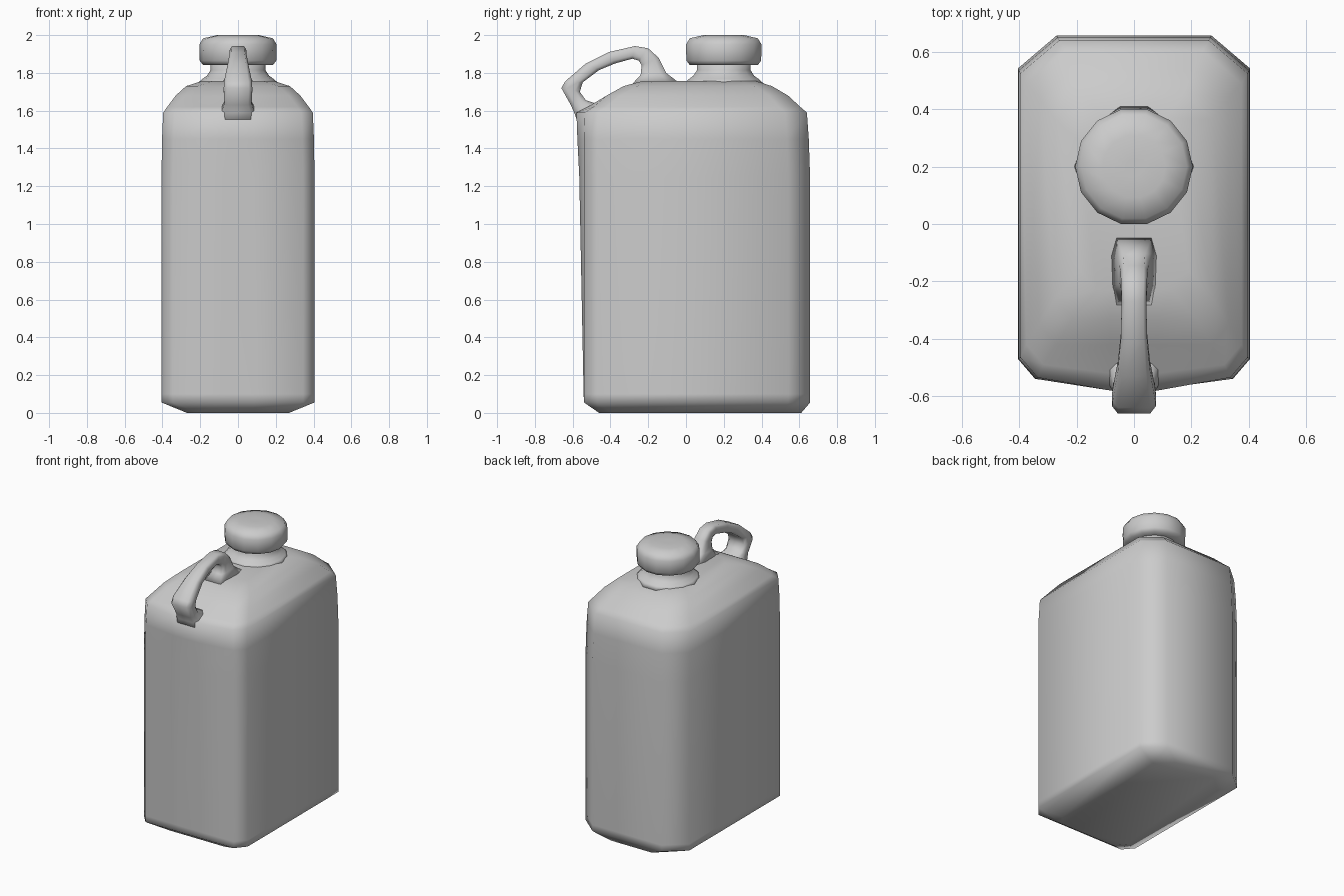
import bpy, bmesh, math
from mathutils import Vector

if "Cube" in bpy.data.objects:
    bpy.data.objects.remove(bpy.data.objects["Cube"])


def make_object(name, bm):
    bmesh.ops.recalc_face_normals(bm, faces=bm.faces)
    mesh = bpy.data.meshes.new(name)
    bm.to_mesh(mesh)
    bm.free()
    for p in mesh.polygons:
        p.use_smooth = True
    obj = bpy.data.objects.new(name, mesh)
    bpy.context.collection.objects.link(obj)
    return obj


def loft(name, rings):
    """Skin a list of equal-length closed rings and cap both ends."""
    bm = bmesh.new()
    loops = [[bm.verts.new(p) for p in r] for r in rings]
    n = len(loops[0])
    for a, b in zip(loops, loops[1:]):
        for i in range(n):
            j = (i + 1) % n
            bm.faces.new((a[i], a[j], b[j], b[i]))
    bm.faces.new(loops[0])
    bm.faces.new(loops[-1])
    return make_object(name, bm)


def body_ring(z, hx, front, back, cf, cb, bulge):
    """Rectangle with cut corners and a raised middle strip on the front."""
    half = [(0.085, front - bulge), (hx - cf[0], front), (hx, front + cf[1]),
            (hx, back - cb[1]), (hx - cb[0], back)]
    pts = half + [(-x, y) for x, y in reversed(half)]
    return [(x, y, z) for x, y in pts]


def lathe(name, profile, cy, sides=14):
    rings = []
    for r, z in profile:
        rings.append([(r * math.cos(2 * math.pi * i / sides),
                       cy + r * math.sin(2 * math.pi * i / sides), z)
                      for i in range(sides)])
    return loft(name, rings)


# Canister body: base bevel, walls, sloped shoulders, flat top
front_cut, back_cut = (0.06, 0.07), (0.135, 0.115)
loft("body", [
    body_ring(0.00, 0.27, -0.46, 0.61, front_cut, (0.11, 0.10), 0),
    body_ring(0.055, 0.405, -0.54, 0.657, front_cut, back_cut, 0),
    body_ring(0.10, 0.405, -0.54, 0.657, front_cut, back_cut, 0.002),
    body_ring(1.25, 0.405, -0.54, 0.657, front_cut, back_cut, 0.025),
    body_ring(1.45, 0.402, -0.54, 0.65, front_cut, back_cut, 0.035),
    body_ring(1.59, 0.396, -0.535, 0.64, front_cut, back_cut, 0.045),
    body_ring(1.62, 0.375, -0.49, 0.605, front_cut, back_cut, 0.03),
    body_ring(1.68, 0.33, -0.42, 0.54, front_cut, (0.12, 0.10), 0),
    body_ring(1.73, 0.275, -0.33, 0.455, front_cut, (0.10, 0.09), 0),
    body_ring(1.757, 0.19, -0.23, 0.37, front_cut, (0.08, 0.08), 0),
])

# Flared neck
lathe("neck", [(0.215, 1.745), (0.19, 1.767), (0.165, 1.785),
               (0.145, 1.815), (0.145, 1.86)], 0.2)

# Screw cap
lathe("cap", [(0.13, 1.84), (0.185, 1.842), (0.203, 1.865), (0.205, 1.95),
              (0.185, 1.983), (0.11, 2.0), (0.03, 2.0)], 0.2)

# Carrying handle: outer (y, z), inner (y, z), half width
sections = [
    ((-0.56, 1.50), (-0.46, 1.56), 0.10),
    ((-0.592, 1.59), (-0.47, 1.635), 0.085),
    ((-0.61, 1.63), (-0.53, 1.655), 0.072),
    ((-0.66, 1.72), (-0.562, 1.70), 0.076),
    ((-0.64, 1.755), (-0.547, 1.75), 0.074),
    ((-0.53, 1.85), (-0.46, 1.815), 0.056),
    ((-0.41, 1.91), (-0.375, 1.85), 0.046),
    ((-0.27, 1.942), (-0.285, 1.875), 0.043),
    ((-0.20, 1.93), (-0.25, 1.865), 0.045),
    ((-0.145, 1.88), (-0.235, 1.84), 0.047),
    ((-0.105, 1.80), (-0.24, 1.79), 0.052),
    ((-0.04, 1.75), (-0.29, 1.735), 0.085),
]
rings = []
for outer, inner, w in sections:
    o, i = Vector((0, *outer)), Vector((0, *inner))
    # chamfered rectangle: narrower at the outer and inner edges
    half = [(0.75, 0.0), (1.0, 0.25), (1.0, 0.75), (0.75, 1.0)]
    pts = half + [(-x, t) for x, t in reversed(half)]
    rings.append([o.lerp(i, t) + Vector((x * w, 0, 0)) for x, t in pts])
loft("handle", rings)
